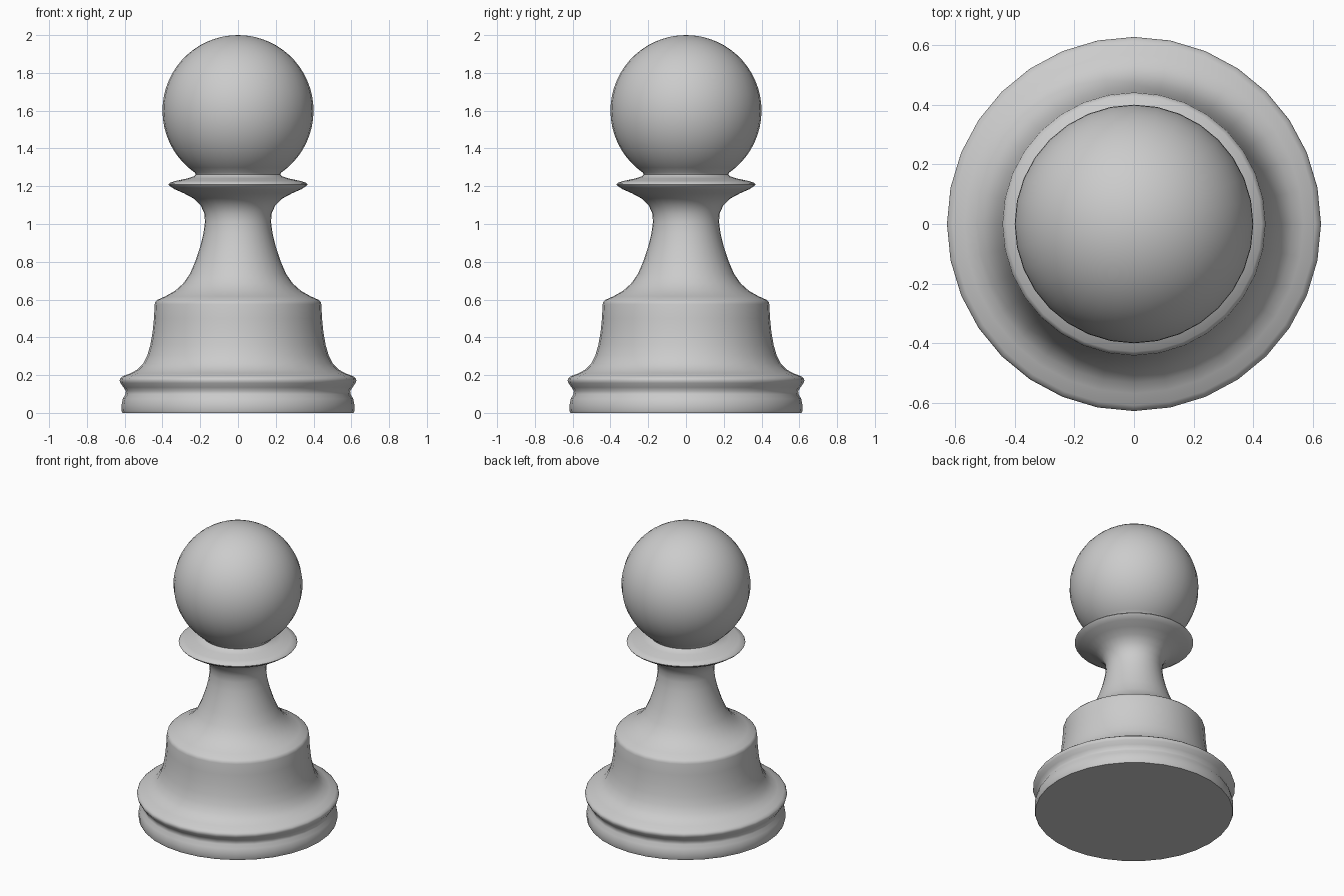
import bpy, bmesh, math
from mathutils import Vector

if "Cube" in bpy.data.objects:
    bpy.data.objects.remove(bpy.data.objects["Cube"])

SIDES = 32

def lathe(name, profile):
    """Revolve an (r, z) profile around the z axis."""
    bm = bmesh.new()
    vs = [bm.verts.new((r, 0, z)) for r, z in profile]
    es = [bm.edges.new(p) for p in zip(vs, vs[1:])]
    bmesh.ops.spin(bm, geom=vs + es, cent=(0, 0, 0), axis=(0, 0, 1),
                   angle=2 * math.pi, steps=SIDES)
    bmesh.ops.remove_doubles(bm, verts=bm.verts, dist=1e-4)
    bmesh.ops.recalc_face_normals(bm, faces=bm.faces)
    me = bpy.data.meshes.new(name)
    bm.to_mesh(me)
    bm.free()
    ob = bpy.data.objects.new(name, me)
    bpy.context.collection.objects.link(ob)
    bpy.ops.object.select_all(action='DESELECT')
    ob.select_set(True)
    bpy.context.view_layer.objects.active = ob
    bpy.ops.object.shade_smooth_by_angle(angle=math.radians(50))
    return ob

# Foot with grooved rim
foot = [(0, 0), (0.612, 0), (0.617, 0.012), (0.616, 0.045), (0.61, 0.075),
        (0.596, 0.098), (0.594, 0.115), (0.606, 0.135), (0.622, 0.158),
        (0.627, 0.172), (0.623, 0.184), (0.608, 0.195)]
# Flared drum with a rounded shoulder
drum = [(0.568, 0.21), (0.532, 0.23), (0.503, 0.26), (0.48, 0.305),
        (0.464, 0.36), (0.452, 0.43), (0.445, 0.5), (0.441, 0.575),
        (0.438, 0.588), (0.428, 0.598)]
# Concave neck
neck = [(0.385, 0.617), (0.335, 0.645), (0.29, 0.685), (0.255, 0.735),
        (0.225, 0.805), (0.2, 0.88), (0.183, 0.95), (0.175, 1.01),
        (0.178, 1.055), (0.198, 1.1), (0.235, 1.135), (0.285, 1.162)]
# Thin collar disc
collar = [(0.335, 1.184), (0.363, 1.202), (0.368, 1.209), (0.363, 1.217),
          (0.33, 1.228), (0.265, 1.242), (0.235, 1.252), (0.224, 1.262)]
# Ball head, from the collar up to the pole
start = math.radians(-55)
head = []
for i in range(25):
    a = start + (math.pi / 2 - start) * i / 24
    head.append((0.4 * math.cos(a), 1.6 + 0.4 * math.sin(a)))
head[-1] = (0, 2.0)

lathe("pawn", foot + drum + neck + collar + head)
